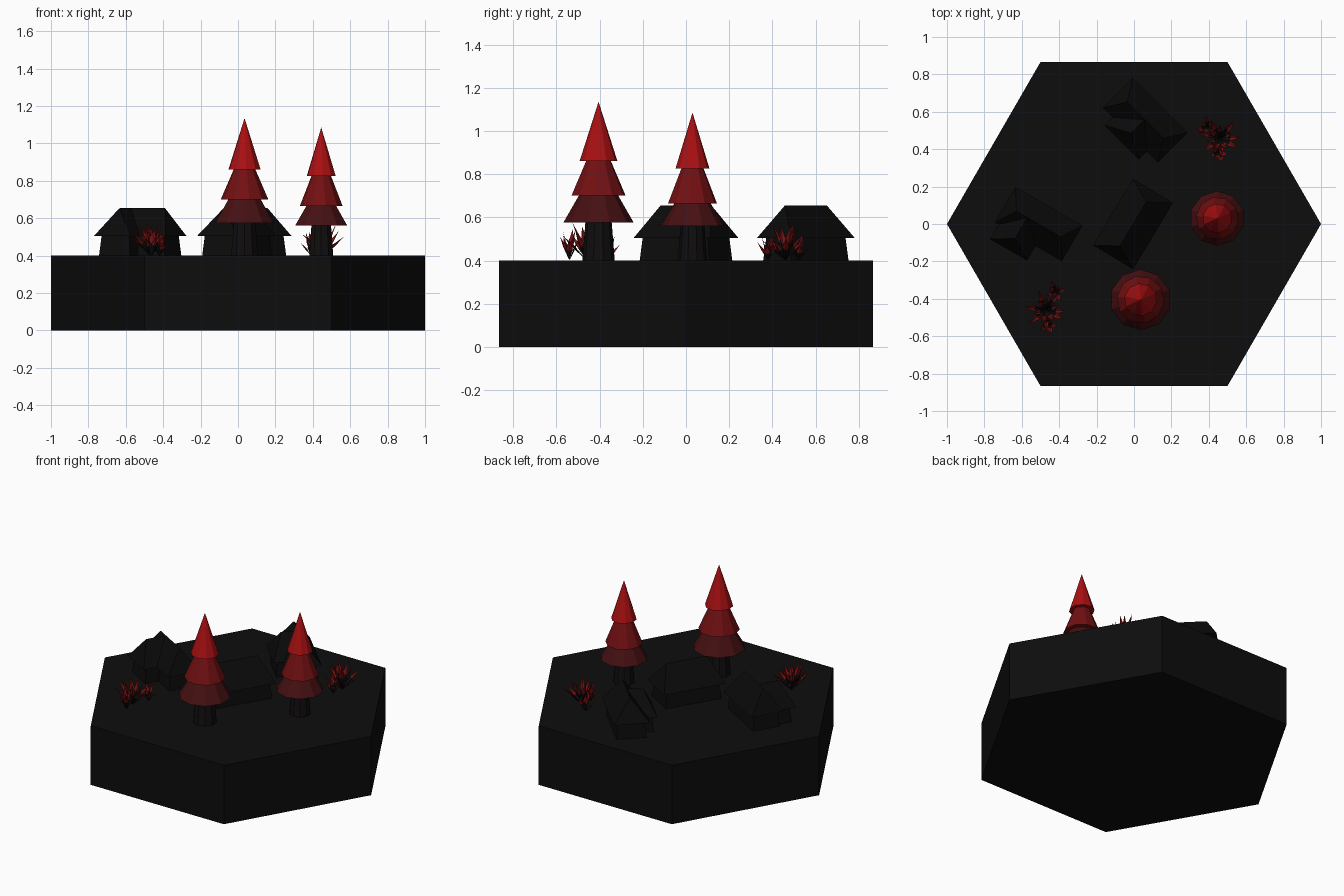
import bpy, bmesh, math, random
from mathutils import Matrix, Vector

cube = bpy.data.objects.get("Cube")
if cube:
    bpy.data.objects.remove(cube, do_unlink=True)

random.seed(4)
GROUND, EAVES, RIDGE = 0.4, 0.505, 0.655


def material(name, r, g, b):
    mat = bpy.data.materials.new(name)
    mat.use_nodes = True
    mat.diffuse_color = (r, g, b, 1)
    mat.node_tree.nodes["Principled BSDF"].inputs["Base Color"].default_value = (r, g, b, 1)
    return mat


SOIL = material("black ground", 0.004, 0.004, 0.004)
WALL = material("black wall", 0.0035, 0.0035, 0.0035)
ROOF = material("black roof", 0.003, 0.003, 0.003)
BARK = material("dark bark", 0.005, 0.004, 0.004)
LOW = material("deep red", 0.06, 0.005, 0.006)
MID = material("mid red", 0.17, 0.005, 0.006)
TOP = material("bright red", 0.4, 0.005, 0.006)
LEAF = material("leaf red", 0.2, 0.006, 0.006)


def finish(name, bm, mats, place=None):
    bm.normal_update()
    mesh = bpy.data.meshes.new(name)
    bm.to_mesh(mesh)
    bm.free()
    for mat in mats:
        mesh.materials.append(mat)
    obj = bpy.data.objects.new(name, mesh)
    if place:
        obj.matrix_world = place
    bpy.context.scene.collection.objects.link(obj)
    return obj


def cone(bm, sides, r0, r1, z0, z1, turn=0.0, index=0):
    """Closed frustum standing between two heights."""
    place = Matrix.Translation((0, 0, (z0 + z1) / 2)) @ Matrix.Rotation(turn, 4, "Z")
    old = set(bm.faces)
    bmesh.ops.create_cone(bm, cap_ends=True, segments=sides, radius1=r0, radius2=r1,
                          depth=z1 - z0, matrix=place)
    for face in set(bm.faces) - old:
        face.material_index = index


# Hexagonal ground tile
bm = bmesh.new()
cone(bm, 6, 1, 1, 0, GROUND, math.radians(30))
for v in bm.verts:
    # snap so that two corners lie on the x axis
    angle = round(math.atan2(v.co.y, v.co.x) / math.radians(60) - 0.01) * math.radians(60)
    v.co.x, v.co.y = math.cos(angle), math.sin(angle)
finish("ground_tile", bm, [SOIL])
bpy.data.objects["ground_tile"].data.validate()


# Trees: a tapered trunk and three skirts of foliage
def tree(name, x, y, base, mid, top, tip, s):
    place = Matrix.Translation((x, y, 0))
    bm = bmesh.new()
    cone(bm, 10, 0.075 * s, 0.058 * s, GROUND, base + 0.04)
    finish(name + "_trunk", bm, [BARK], place)
    bm = bmesh.new()
    cone(bm, 10, 0.163 * s, 0.08 * s, base, mid + 0.02, 0.0, 0)
    cone(bm, 10, 0.128 * s, 0.05 * s, mid, top + 0.02, 0.2, 1)
    cone(bm, 10, 0.088 * s, 0.0, top, tip, 0.1, 2)
    finish(name + "_foliage", bm, [LOW, MID, TOP], place)


tree("front_tree", 0.035, -0.405, 0.575, 0.70, 0.86, 1.135, 1.0)
tree("side_tree", 0.445, 0.03, 0.56, 0.665, 0.825, 1.085, 0.9)


# Houses: tapered walls under hipped roofs, some with a short wing
def block(bm, x0, x1, y0, y1, along_x, hip0, hip1, ridge):
    def ring(d, z):
        return [bm.verts.new(p) for p in ((x0 + d, y0 + d, z), (x1 - d, y0 + d, z),
                                          (x1 - d, y1 - d, z), (x0 + d, y1 - d, z))]

    foot, head, eave = ring(0.02, GROUND), ring(0.03, EAVES), ring(0, EAVES)
    for i in range(4):
        j = (i + 1) % 4
        bm.faces.new((foot[i], foot[j], head[j], head[i]))
    cx, cy = (x0 + x1) / 2, (y0 + y1) / 2
    a, b, c, d = eave
    if along_x:
        p = bm.verts.new((x0 + hip0, cy, ridge))
        q = bm.verts.new((x1 - hip1, cy, ridge))
    else:
        a, b, c, d = b, c, d, a
        p = bm.verts.new((cx, y0 + hip0, ridge))
        q = bm.verts.new((cx, y1 - hip1, ridge))
    for corners in ((a, b, q, p), (b, c, q), (c, d, p, q), (d, a, p), (d, c, b, a)):
        bm.faces.new(corners).material_index = 1


def house(name, x, y, turn, width, wing=None):
    bm = bmesh.new()
    block(bm, -0.207, 0.207, -width / 2, width / 2, True, 0.07, 0.07, RIDGE)
    if wing:
        left, right, reach = wing
        block(bm, left, right, -width / 2 - reach, 0, False, 0.07, 0, RIDGE - 0.003)
    bmesh.ops.recalc_face_normals(bm, faces=bm.faces)
    place = Matrix.Translation((x, y, 0)) @ Matrix.Rotation(math.radians(turn), 4, "Z")
    finish(name, bm, [WALL, ROOF], place)


house("right_house", -0.51, 0.0, -30, 0.22, (-0.185, 0.045, 0.09))
house("middle_house", -0.005, 0.0, 59, 0.25)
house("back_house", 0.06, 0.555, -45, 0.225, (-0.135, 0.125, 0.06))


# Bushes: clumps of folded pointed leaves, dark at the stalk
def leaf(bm, root, angle, reach, height):
    out = Vector((math.cos(angle), math.sin(angle), 0))
    side = Vector((-out.y, out.x, 0)) * 0.016
    up = Vector((0, 0, height))
    base = bm.verts.new(root)
    fold = bm.verts.new(root + out * reach * 0.5 + up * 0.45)
    tip = bm.verts.new(root + out * reach + up)
    for s in (-1, 1):
        edge = bm.verts.new(root + out * reach * 0.5 + up * 0.58 + side * s)
        lower, upper = [base, edge, fold], [fold, edge, tip]
        if s > 0:
            lower.reverse()
            upper.reverse()
        bm.faces.new(lower).material_index = 0
        bm.faces.new(upper).material_index = 1


def bush(name, clumps):
    bm = bmesh.new()
    for x, y, spread, tall, count in clumps:
        for i in range(count):
            angle = math.tau * (i + random.uniform(-0.25, 0.25)) / count
            inner = i % 2
            leaf(bm, Vector((x, y, GROUND)), angle,
                 spread * (0.55 if inner else random.uniform(0.85, 1)),
                 tall * (random.uniform(0.85, 1) if inner else random.uniform(0.5, 0.75)))
    finish(name, bm, [BARK, LEAF])


bush("front_bush", [(-0.47, -0.46, 0.125, 0.18, 13), (-0.42, -0.36, 0.06, 0.12, 7),
                    (-0.46, -0.54, 0.055, 0.16, 7)])
bush("back_bush", [(0.46, 0.46, 0.125, 0.18, 13), (0.39, 0.52, 0.06, 0.13, 7),
                   (0.45, 0.38, 0.055, 0.13, 7)])
